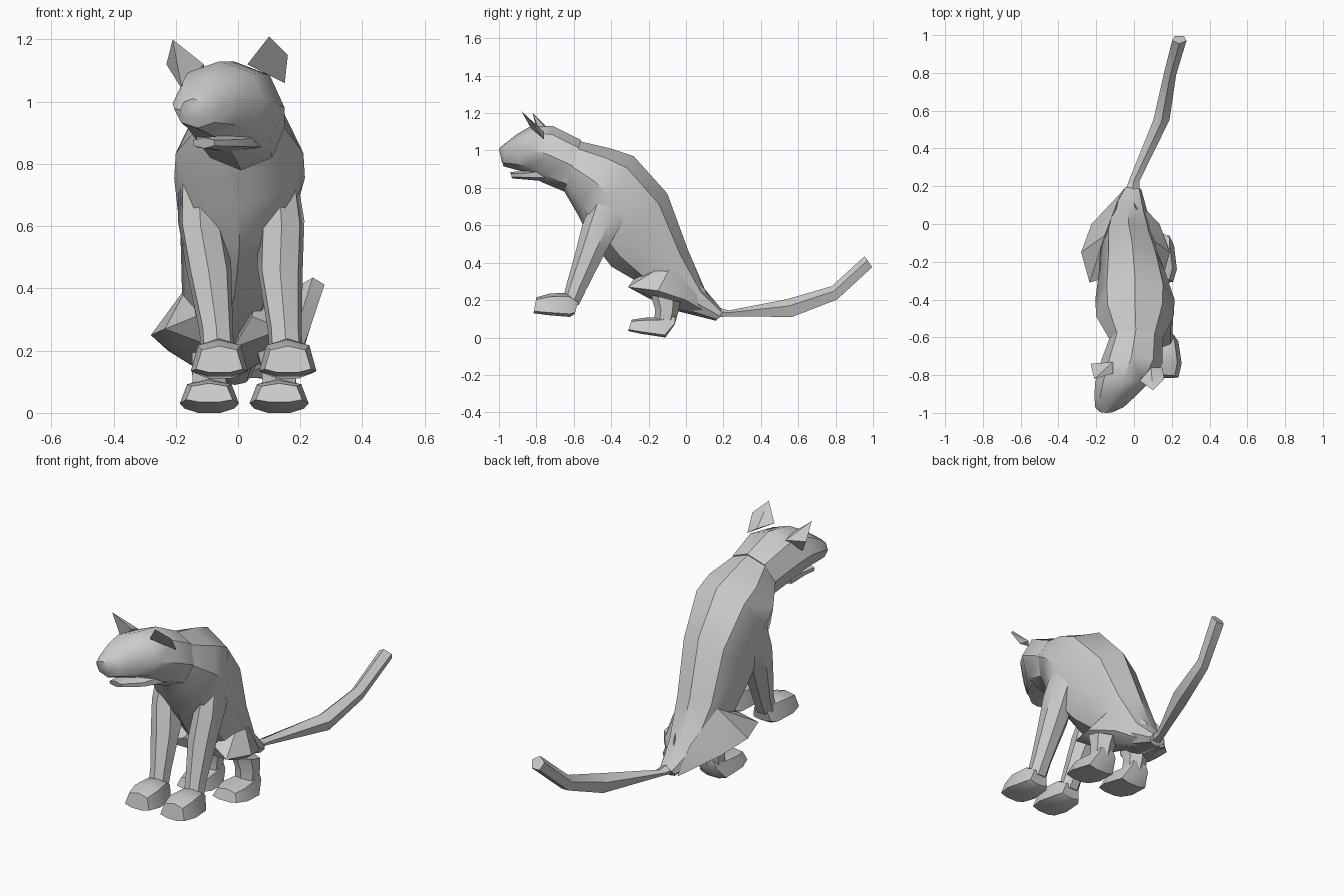
import bpy, bmesh
from math import sin, cos, pi


def finish(name, bm, angle):
    bmesh.ops.recalc_face_normals(bm, faces=bm.faces)
    me = bpy.data.meshes.new(name)
    bm.to_mesh(me)
    bm.free()
    ob = bpy.data.objects.new(name, me)
    bpy.context.collection.objects.link(ob)
    bpy.ops.object.select_all(action='DESELECT')
    ob.select_set(True)
    bpy.context.view_layer.objects.active = ob
    bpy.ops.object.shade_smooth_by_angle(angle=angle)
    return ob


def polygon(n, start=0.0):
    return [(sin(start + 2 * pi * i / n), cos(start + 2 * pi * i / n)) for i in range(n)]


PAW = [(0, 1), (0.75, 0.7), (1, -0.75), (0.45, -1), (-0.45, -1), (-1, -0.75), (-0.75, 0.7)]


# Section: centre x, half width, then y,z of its upper/front and lower/back edge
def loft(name, sections, profile, angle=0.7):
    bm = bmesh.new()
    rings = []
    for cx, hw, y1, z1, y2, z2 in sections:
        rings.append([bm.verts.new((cx + u * hw,
                                    (y1 + y2) / 2 + v * (y1 - y2) / 2,
                                    (z1 + z2) / 2 + v * (z1 - z2) / 2)) for u, v in profile])
    n = len(profile)
    for a, b in zip(rings, rings[1:]):
        for i in range(n):
            bm.faces.new((a[i], a[(i + 1) % n], b[(i + 1) % n], b[i]))
    bm.faces.new(rings[0])
    bm.faces.new(rings[-1])
    return finish(name, bm, angle)


def hull(name, pts, angle=0.5):
    bm = bmesh.new()
    res = bmesh.ops.convex_hull(bm, input=[bm.verts.new(p) for p in pts])
    junk = set(res["geom_interior"] + res["geom_unused"])
    bmesh.ops.delete(bm, geom=[v for v in junk if isinstance(v, bmesh.types.BMVert)], context='VERTS')
    return finish(name, bm, angle)


# Torso, neck to rump
loft("torso", [
    (0.01, 0.14, -0.57, 1.05, -0.65, 0.78),
    (0.005, 0.205, -0.40, 1.01, -0.58, 0.66),
    (0.005, 0.21, -0.28, 0.97, -0.52, 0.54),
    (-0.01, 0.175, -0.10, 0.77, -0.40, 0.38),
    (-0.03, 0.15, 0.01, 0.47, -0.28, 0.31),
    (-0.03, 0.11, 0.10, 0.26, -0.04, 0.14),
    (-0.01, 0.05, 0.20, 0.14, 0.16, 0.09)], polygon(8))

# Head, turned slightly to one side
loft("head", [
    (0.01, 0.14, -0.56, 1.055, -0.65, 0.78),
    (-0.015, 0.165, -0.71, 1.13, -0.77, 0.83),
    (-0.06, 0.145, -0.83, 1.13, -0.84, 0.88),
    (-0.10, 0.11, -0.90, 1.09, -0.92, 0.90),
    (-0.13, 0.075, -0.965, 1.04, -0.975, 0.915),
    (-0.145, 0.04, -1.0, 1.01, -0.985, 0.94)], polygon(8))
loft("lower_jaw", [
    (-0.03, 0.12, -0.74, 0.91, -0.75, 0.835),
    (-0.06, 0.085, -0.86, 0.89, -0.86, 0.845),
    (-0.11, 0.04, -0.94, 0.885, -0.93, 0.85)], polygon(6))

# Ears
hull("left_ear", [(-0.21, -0.82, 1.20), (-0.23, -0.74, 1.12), (-0.18, -0.78, 1.04),
                  (-0.11, -0.79, 1.12), (-0.11, -0.73, 1.10)])
hull("right_ear", [(0.10, -0.88, 1.21), (0.16, -0.82, 1.15), (0.15, -0.76, 1.06),
                   (0.03, -0.83, 1.12), (0.09, -0.76, 1.10)])

# Tail
loft("tail", [
    (-0.01, 0.04, 0.17, 0.16, 0.16, 0.10),
    (0.0, 0.03, 0.23, 0.145, 0.22, 0.11),
    (0.145, 0.045, 0.54, 0.205, 0.57, 0.10),
    (0.19, 0.035, 0.78, 0.275, 0.81, 0.195),
    (0.24, 0.04, 0.955, 0.435, 1.0, 0.37)], polygon(5))

# Legs
for side, s in (("right", 1), ("left", -1)):
    loft(side + "_front_leg", [
        (s * 0.13, 0.06, -0.48, 0.78, -0.34, 0.76),
        (s * 0.13 + 0.01, 0.075, -0.555, 0.60, -0.32, 0.63),
        (s * 0.115 + 0.02, 0.075, -0.59, 0.46, -0.41, 0.48),
        (s * 0.11 + 0.04, 0.055, -0.64, 0.28, -0.53, 0.25),
        (s * 0.11 + 0.045, 0.055, -0.66, 0.20, -0.57, 0.17)], polygon(7))
    c = s * 0.11 + 0.05
    loft(side + "_front_paw", [
        (c, 0.075, -0.80, 0.215, -0.815, 0.13),
        (c, 0.092, -0.73, 0.235, -0.74, 0.12),
        (c, 0.075, -0.63, 0.24, -0.62, 0.11),
        (c, 0.055, -0.575, 0.20, -0.595, 0.125)], PAW)

    # Thigh, mirrored about the shifted pelvis
    pts = [(0.235, -0.15, 0.25), (0.19, -0.31, 0.27), (0.18, 0.0, 0.20), (0.11, -0.06, 0.42),
           (0.05, 0.10, 0.26), (0.02, 0.17, 0.10), (0.09, -0.03, 0.145), (0.17, -0.13, 0.195),
           (0.09, -0.28, 0.31), (0.03, -0.20, 0.21)]
    hull(side + "_thigh", [(s * x - 0.045, y, z) for x, y, z in pts], 0.6)

    c = s * 0.112 + 0.02
    loft(side + "_hind_leg", [
        (c - s * 0.01, 0.075, -0.19, 0.23, -0.03, 0.19),
        (c, 0.065, -0.165, 0.15, -0.04, 0.14),
        (c, 0.06, -0.17, 0.08, -0.06, 0.07)], polygon(6))
    loft(side + "_hind_paw", [
        (c, 0.075, -0.29, 0.095, -0.31, 0.035),
        (c, 0.095, -0.23, 0.105, -0.24, 0.02),
        (c, 0.08, -0.14, 0.11, -0.11, 0.0),
        (c, 0.055, -0.06, 0.12, -0.06, 0.07)], PAW)
